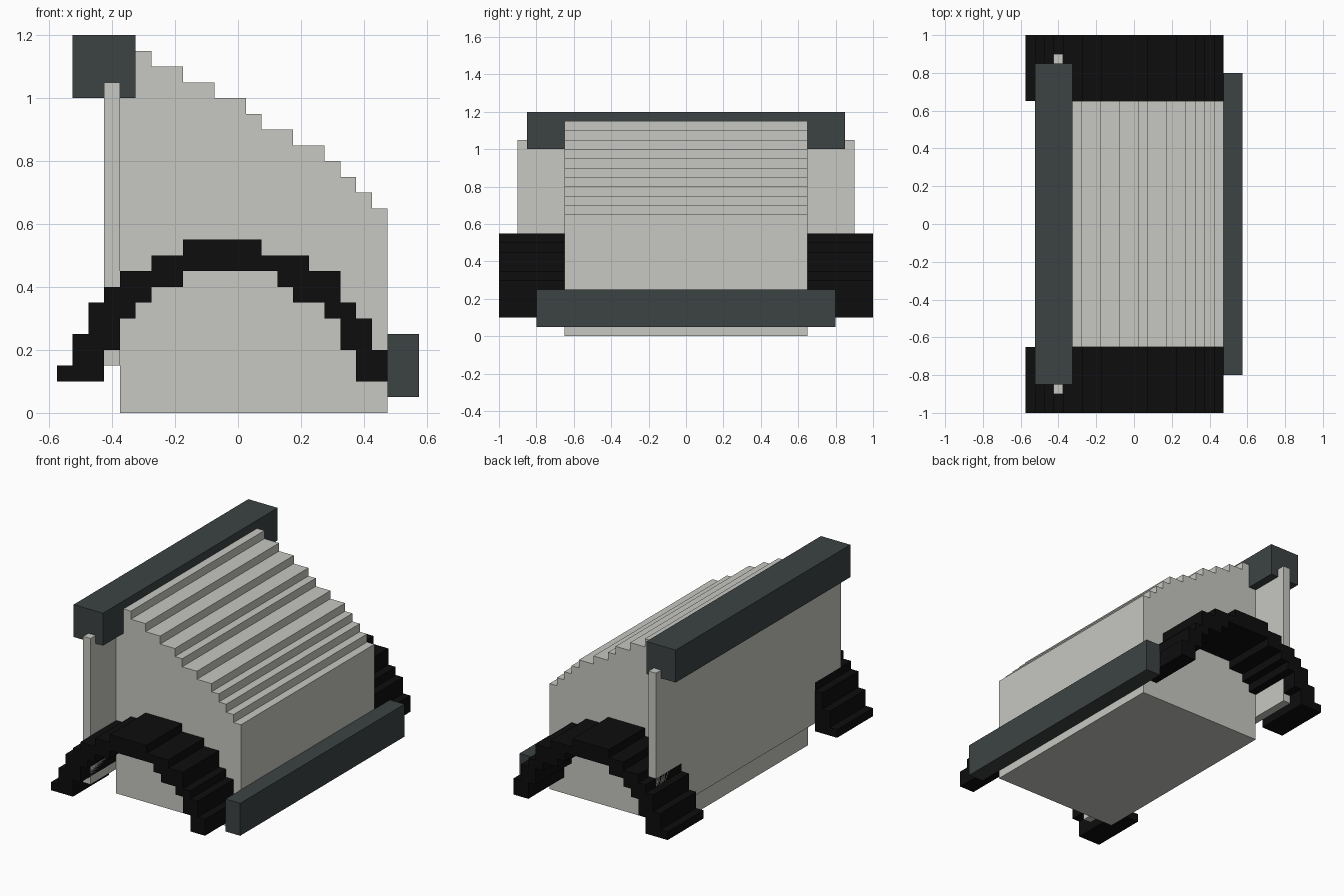
import bpy
import bmesh

old = bpy.data.objects.get("Cube")
if old:
    bpy.data.objects.remove(old, do_unlink=True)


def make_material(name, rgb):
    mat = bpy.data.materials.new(name)
    mat.use_nodes = True
    color = (*rgb, 1.0)
    mat.diffuse_color = color
    bsdf = mat.node_tree.nodes["Principled BSDF"]
    bsdf.inputs["Base Color"].default_value = color
    bsdf.inputs["Roughness"].default_value = 0.8
    return mat


PALE = make_material("pale grey", (0.57, 0.57, 0.54))
SLATE = make_material("dark slate", (0.046, 0.055, 0.055))
BLACK = make_material("black", (0.004, 0.004, 0.004))


def extrude_profile(name, outline, y0, y1, mat):
    """Extrude an (x, z) outline from y0 to y1."""
    bm = bmesh.new()
    face = bm.faces.new([bm.verts.new((x, y0, z)) for x, z in outline])
    new = bmesh.ops.extrude_face_region(bm, geom=[face])["geom"]
    moved = [v for v in new if isinstance(v, bmesh.types.BMVert)]
    bmesh.ops.translate(bm, verts=moved, vec=(0, y1 - y0, 0))
    bmesh.ops.recalc_face_normals(bm, faces=bm.faces)
    mesh = bpy.data.meshes.new(name)
    bm.to_mesh(mesh)
    bm.free()
    mesh.materials.append(mat)
    obj = bpy.data.objects.new(name, mesh)
    bpy.context.collection.objects.link(obj)
    return obj


def box(name, x0, x1, half_y, z0, z1, mat):
    outline = [(x0, z0), (x1, z0), (x1, z1), (x0, z1)]
    return extrude_profile(name, outline, -half_y, half_y, mat)


def stairs(start, steps):
    """Turn (end x, height) steps into a stepped line of points."""
    points, x = [], start
    for end, z in steps:
        points += [(x, z), (end, z)]
        x = end
    return points


# Body with a stepped, sloping roof
roof = stairs(-0.375, [
    (-0.275, 1.15), (-0.175, 1.1), (-0.075, 1.05), (0.025, 1.0),
    (0.075, 0.95), (0.175, 0.9), (0.275, 0.85), (0.325, 0.8),
    (0.375, 0.75), (0.425, 0.7), (0.475, 0.65)])
extrude_profile("body", roof + [(0.475, 0), (-0.375, 0)], -0.65, 0.65, PALE)

# Wide back panel, top beam and bumper
box("back_panel", -0.425, -0.375, 0.9, 0.15, 1.05, PALE)
box("top_beam", -0.525, -0.325, 0.85, 1.0, 1.2, SLATE)
box("bumper", 0.475, 0.575, 0.8, 0.05, 0.25, SLATE)

# Stepped arched fenders on both sides
upper = stairs(-0.575, [
    (-0.525, 0.15), (-0.475, 0.25), (-0.425, 0.35), (-0.375, 0.4),
    (-0.275, 0.45), (-0.175, 0.5), (0.075, 0.55), (0.225, 0.5),
    (0.325, 0.45), (0.375, 0.35), (0.425, 0.3), (0.475, 0.2)])
lower = stairs(-0.575, [
    (-0.425, 0.1), (-0.375, 0.2), (-0.325, 0.3), (-0.275, 0.35),
    (-0.175, 0.4), (0.125, 0.45), (0.175, 0.4), (0.275, 0.35),
    (0.325, 0.3), (0.375, 0.2), (0.475, 0.1)])
for side, sign in (("front", -1), ("back", 1)):
    extrude_profile(side + "_fender", upper + lower[::-1],
                    sign * 0.65, sign * 1.0, BLACK)
